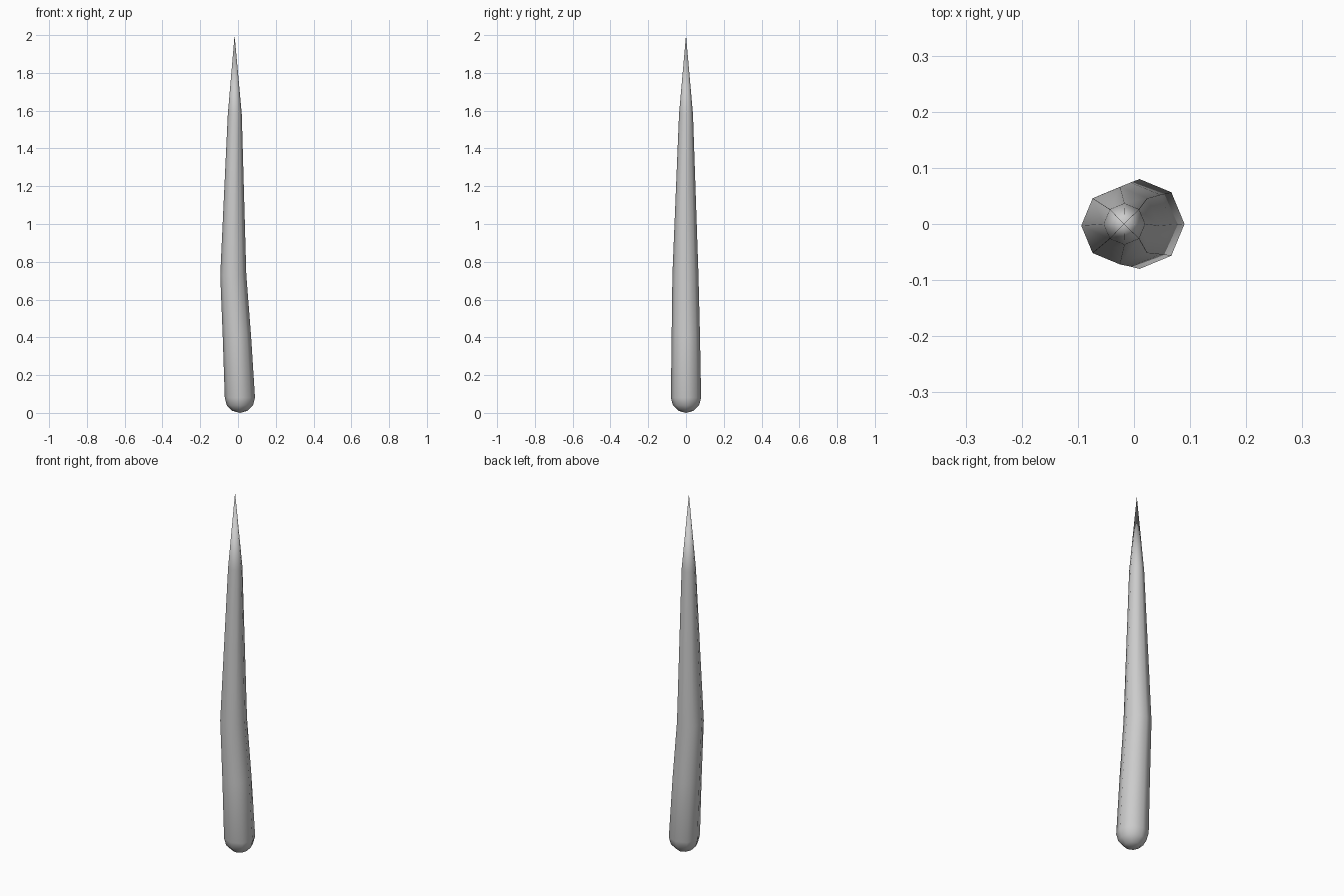
import bpy, bmesh, math

if "Cube" in bpy.data.objects:
    bpy.data.objects.remove(bpy.data.objects["Cube"])

SIDES = 8
# Spine rings: centre x, centre y, height, radius
RINGS = [(0.01, 0, 0.08, 0.08), (-0.006, -0.001, 0.41, 0.075),
         (-0.025, -0.003, 0.73, 0.069), (-0.017, 0, 1.58, 0.037)]

# Rounded base: quarter-circle of rings below the first spine ring
base = [(0.01, 0, 0.08 - 0.08 * math.sin(math.radians(a)),
         0.08 * math.cos(math.radians(a))) for a in (60, 30)]

bm = bmesh.new()


def ring(x, y, z, r):
    return [bm.verts.new((x + r * math.cos(i * math.tau / SIDES),
                          y + r * math.sin(i * math.tau / SIDES), z))
            for i in range(SIDES)]


# Tapering bent shaft
loops = [ring(*p) for p in base + RINGS]
bottom = bm.verts.new((0.01, 0, 0))
tip = bm.verts.new((-0.018, 0, 2.0))
for i in range(SIDES):
    j = (i + 1) % SIDES
    for a, b in zip(loops, loops[1:]):
        bm.faces.new((a[i], a[j], b[j], b[i]))
    bm.faces.new((bottom, loops[0][j], loops[0][i]))
    bm.faces.new((loops[-1][i], loops[-1][j], tip))
bmesh.ops.recalc_face_normals(bm, faces=bm.faces)
for f in bm.faces:
    f.smooth = True

mesh = bpy.data.meshes.new("spike")
bm.to_mesh(mesh)
bm.free()
bpy.context.collection.objects.link(bpy.data.objects.new("spike", mesh))
